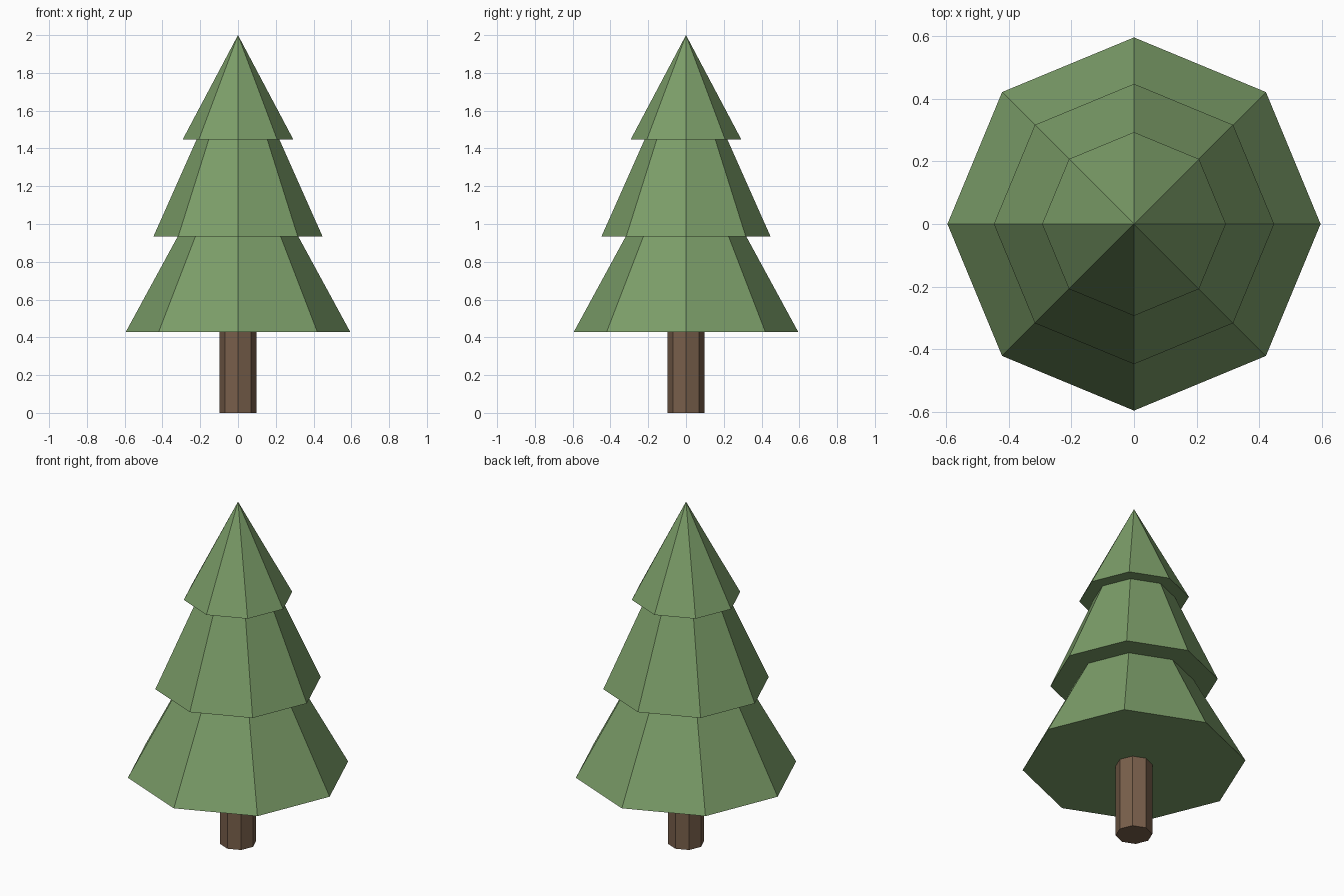
import bpy

if "Cube" in bpy.data.objects:
    bpy.data.objects.remove(bpy.data.objects["Cube"])

SIDES = 8  # corners sit on the x and y axes


def material(name, rgb):
    mat = bpy.data.materials.new(name)
    mat.diffuse_color = (*rgb, 1)
    mat.use_nodes = True
    mat.node_tree.nodes["Principled BSDF"].inputs["Base Color"].default_value = mat.diffuse_color
    return mat


def cone(name, r_bottom, r_top, z0, z1, mat):
    bpy.ops.mesh.primitive_cone_add(
        vertices=SIDES, radius1=r_bottom, radius2=r_top,
        depth=z1 - z0, location=(0, 0, (z0 + z1) / 2))
    obj = bpy.context.object
    obj.name = name
    obj.data.materials.append(mat)
    return obj


bark = material("bark", (0.19, 0.115, 0.07))
needles = material("needles", (0.2, 0.34, 0.14))

# Trunk, running slightly into the foliage
cone("trunk", 0.098, 0.098, 0, 0.45, bark)

# Three foliage tiers: radius, base height, apex height
tiers = {
    "lower_foliage": (0.595, 0.427, 1.52),
    "middle_foliage": (0.447, 0.935, 1.94),
    "upper_foliage": (0.293, 1.447, 2.0),
}
for name, (radius, base, apex) in tiers.items():
    cone(name, radius, 0, base, apex, needles)
